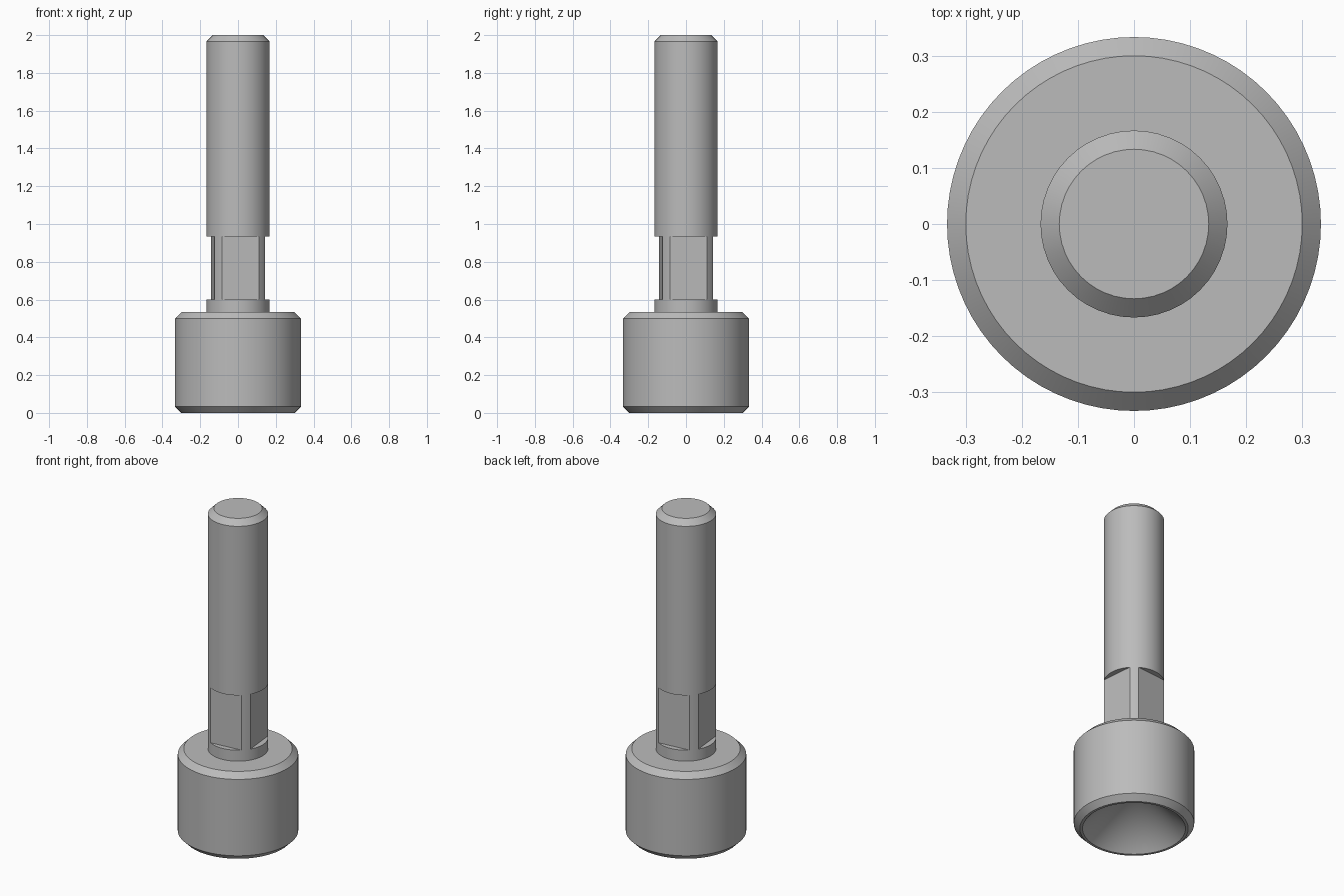
import bpy, bmesh
from math import sin, cos, pi, radians, acos

if "Cube" in bpy.data.objects:
    bpy.data.objects.remove(bpy.data.objects["Cube"], do_unlink=True)

SHAFT_R = 1 / 6
HEAD_R = 1 / 3
CHAMFER = 1 / 30
HEAD_TOP = 0.533
FLAT_LOW, FLAT_HIGH = 0.6, 0.935
FLAT_DIST = 0.134
FLAT_TURN = radians(5.5)

steel = bpy.data.materials.new("plain_grey_steel")
steel.use_nodes = True
steel.diffuse_color = (0.5, 0.5, 0.5, 1)
steel.node_tree.nodes["Principled BSDF"].inputs["Base Color"].default_value = (0.5, 0.5, 0.5, 1)


def finish(name, bm):
    bmesh.ops.recalc_face_normals(bm, faces=bm.faces)
    mesh = bpy.data.meshes.new(name)
    bm.to_mesh(mesh)
    bm.free()
    mesh.materials.append(steel)
    obj = bpy.data.objects.new(name, mesh)
    bpy.context.collection.objects.link(obj)
    bpy.ops.object.select_all(action='DESELECT')
    bpy.context.view_layer.objects.active = obj
    obj.select_set(True)
    bpy.ops.object.shade_smooth_by_angle(angle=radians(25))
    return obj


def lathe(name, profile, steps):
    """Turn an (r, z) profile that starts and ends on the axis."""
    bm = bmesh.new()
    verts = [bm.verts.new((r, 0, z)) for r, z in profile]
    edges = [bm.edges.new(pair) for pair in zip(verts, verts[1:])]
    bmesh.ops.spin(bm, geom=verts + edges, cent=(0, 0, 0), axis=(0, 0, 1),
                   angle=2 * pi, steps=steps, use_merge=True)
    bmesh.ops.remove_doubles(bm, verts=bm.verts, dist=1e-5)
    return finish(name, bm)


# Chamfered head with a conical countersink underneath
cone_r = 0.285
lathe("countersunk_head", [
    (0, cone_r), (cone_r, 0), (HEAD_R - CHAMFER, 0), (HEAD_R, CHAMFER),
    (HEAD_R, HEAD_TOP - CHAMFER), (HEAD_R - CHAMFER, HEAD_TOP), (0, HEAD_TOP)], 72)

# Short round collar between head and flats
lathe("collar", [(0, HEAD_TOP - 0.02), (SHAFT_R, HEAD_TOP - 0.02),
                 (SHAFT_R, FLAT_LOW), (0, FLAT_LOW)], 48)

# Long round shaft with chamfered tip
lathe("shaft", [(0, FLAT_HIGH), (SHAFT_R, FLAT_HIGH), (SHAFT_R, 2 - CHAMFER),
                (SHAFT_R - CHAMFER, 2), (0, 2)], 48)

# Waist with four wrench flats, joined by narrow round corners
half = acos(FLAT_DIST / SHAFT_R)
arc = pi / 2 - 2 * half
bm = bmesh.new()
angles = [FLAT_TURN + q * pi / 2 + half + arc * i / 3 for q in range(4) for i in range(4)]
rings = [[bm.verts.new((SHAFT_R * cos(a), SHAFT_R * sin(a), z)) for a in angles]
         for z in (FLAT_LOW, FLAT_HIGH)]
low, high = rings
for i in range(len(low)):
    j = (i + 1) % len(low)
    bm.faces.new((low[i], low[j], high[j], high[i]))
finish("wrench_flats", bm)
